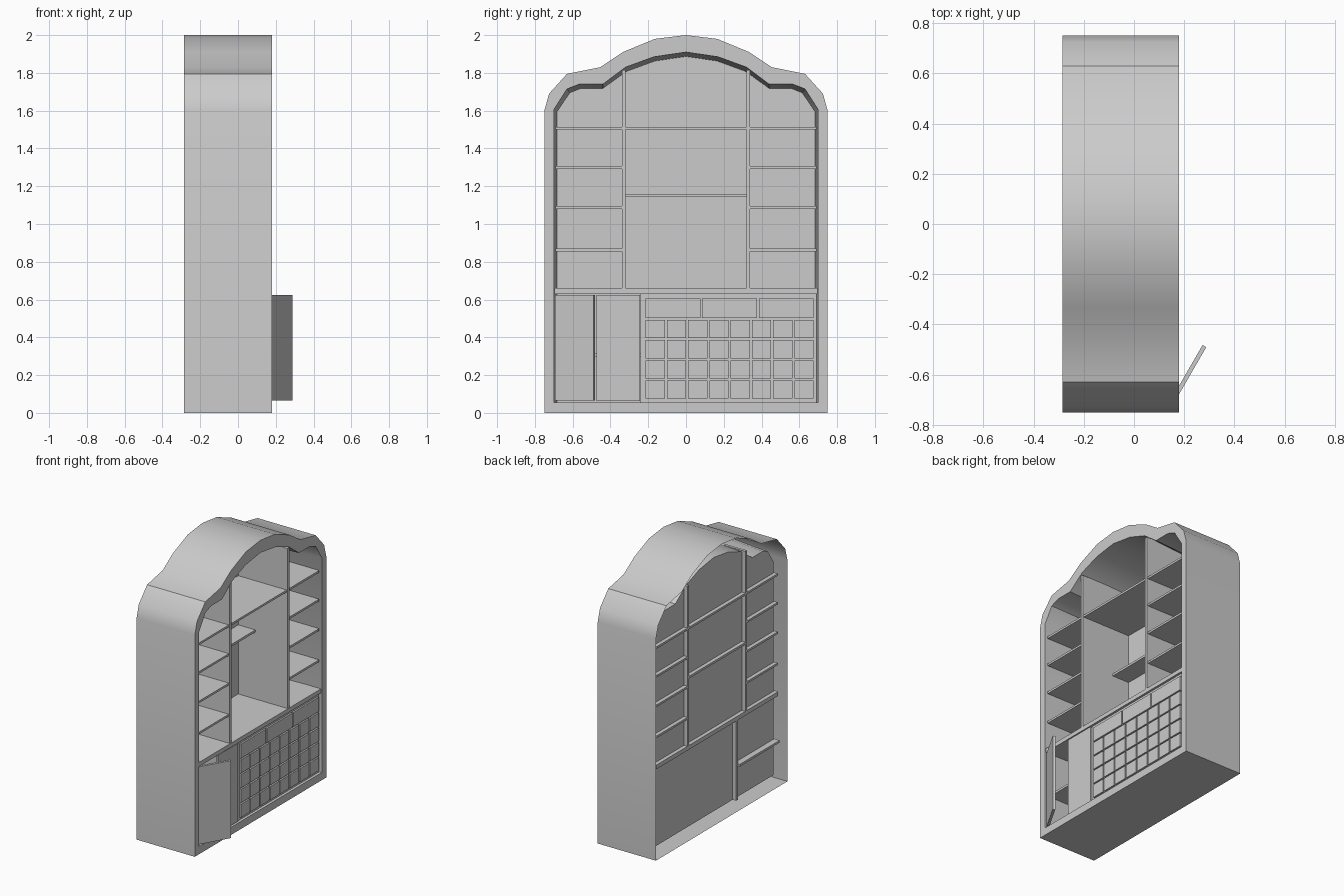
import bpy, bmesh, math

if "Cube" in bpy.data.objects:
    bpy.data.objects.remove(bpy.data.objects["Cube"])

XF, XB, XP = 0.18, -0.285, -0.222   # front, back rim, back panel


def mirror_loop(half):
    """Half profile (y, z) from base to crown -> full loop."""
    return half + [(-y, z) for y, z in reversed(half) if y > 0]


def finish(name, bm, smooth=False):
    bmesh.ops.recalc_face_normals(bm, faces=bm.faces[:])
    me = bpy.data.meshes.new(name)
    bm.to_mesh(me)
    bm.free()
    ob = bpy.data.objects.new(name, me)
    bpy.context.collection.objects.link(ob)
    if smooth:
        bpy.ops.object.select_all(action='DESELECT')
        ob.select_set(True)
        bpy.context.view_layer.objects.active = ob
        bpy.ops.object.shade_smooth_by_angle(angle=math.radians(35))
    return ob


def box(name, x0, x1, y0, y1, z0, z1):
    bm = bmesh.new()
    bmesh.ops.create_cube(bm, size=1)
    for v in bm.verts:
        v.co.x = x0 + (v.co.x + 0.5) * (x1 - x0)
        v.co.y = y0 + (v.co.y + 0.5) * (y1 - y0)
        v.co.z = z0 + (v.co.z + 0.5) * (z1 - z0)
    return finish(name, bm)


# arched case: outer skin, front frame and tapering inner liner
outer = mirror_loop([(0.75, 0), (0.75, 1.6), (0.725, 1.69), (0.63, 1.795),
                     (0.455, 1.83), (0.335, 1.91), (0.165, 1.98), (0, 2.0)])
inner = mirror_loop([(0.70, 0.055), (0.70, 1.605), (0.63, 1.715), (0.565, 1.74),
                     (0.44, 1.74), (0.32, 1.83), (0.17, 1.885), (0, 1.91)])
liner = mirror_loop([(0.683, 0.055), (0.683, 1.595), (0.615, 1.695), (0.557, 1.718),
                     (0.44, 1.718), (0.315, 1.808), (0.165, 1.863), (0, 1.887)])
bm = bmesh.new()
loops = [[bm.verts.new((x, y, z)) for y, z in pts]
         for x, pts in ((XB, outer), (XF, outer), (XF, inner), (XP, liner))]
for a, b in zip(loops, loops[1:]):
    for i in range(len(a)):
        j = (i + 1) % len(a)
        bm.faces.new((a[i], a[j], b[j], b[i]))
finish("arched_case", bm, True)

# back panel, set in from the rear rim
bm = bmesh.new()
bm.faces.new([bm.verts.new((XP, y, z)) for y, z in liner])
finish("back_panel", bm)

# counter, uprights and shelves run slightly through the back
XS = -0.25
box("counter", XS, 0.176, -0.695, 0.695, 0.63, 0.66)
for s, side in ((-1, "left"), (1, "right")):
    a, b = sorted((s * 0.32, s * 0.34))
    box(f"{side}_upright", XS, 0.172, a, b, 0.66, 1.815)
    a, b = sorted((s * 0.34, s * 0.69))
    for i, z in enumerate((0.86, 1.085, 1.298, 1.505)):
        box(f"{side}_shelf_{i}", XS, 0.165, a, b, z - 0.006, z + 0.009)
box("middle_top_shelf", XS, 0.165, -0.32, 0.32, 1.499, 1.514)
box("middle_narrow_shelf", XS, -0.085, -0.32, 0.32, 1.143, 1.159)

# lower cupboard
box("cupboard_divider", XS, 0.15, -0.235, -0.215, 0.055, 0.63)
box("cupboard_shelf", -0.265, 0.15, -0.69, -0.235, 0.298, 0.314)
box("closed_door", 0.155, 0.172, -0.475, -0.243, 0.062, 0.625)
door = box("open_door", -0.0085, 0.0085, 0, 0.235, 0.065, 0.625)
door.location = (0.163, -0.69, 0)
door.rotation_euler.z = math.radians(-30)

# drawer bank
box("drawer_bank", 0.14, 0.16, -0.24, 0.69, 0.055, 0.63)


def drawers(name, cols, rows, z0, z1, gap=0.01):
    y0, y1 = -0.214, 0.676
    w, h = (y1 - y0 + gap) / cols, (z1 - z0 + gap) / rows
    for r in range(rows):
        for c in range(cols):
            y, z = y0 + c * w, z0 + r * h
            box(f"{name}_{r}_{c}", 0.155, 0.172, y, y + w - gap, z, z + h - gap)


drawers("small_drawer", 8, 4, 0.075, 0.492)
drawers("wide_drawer", 3, 1, 0.502, 0.606)
